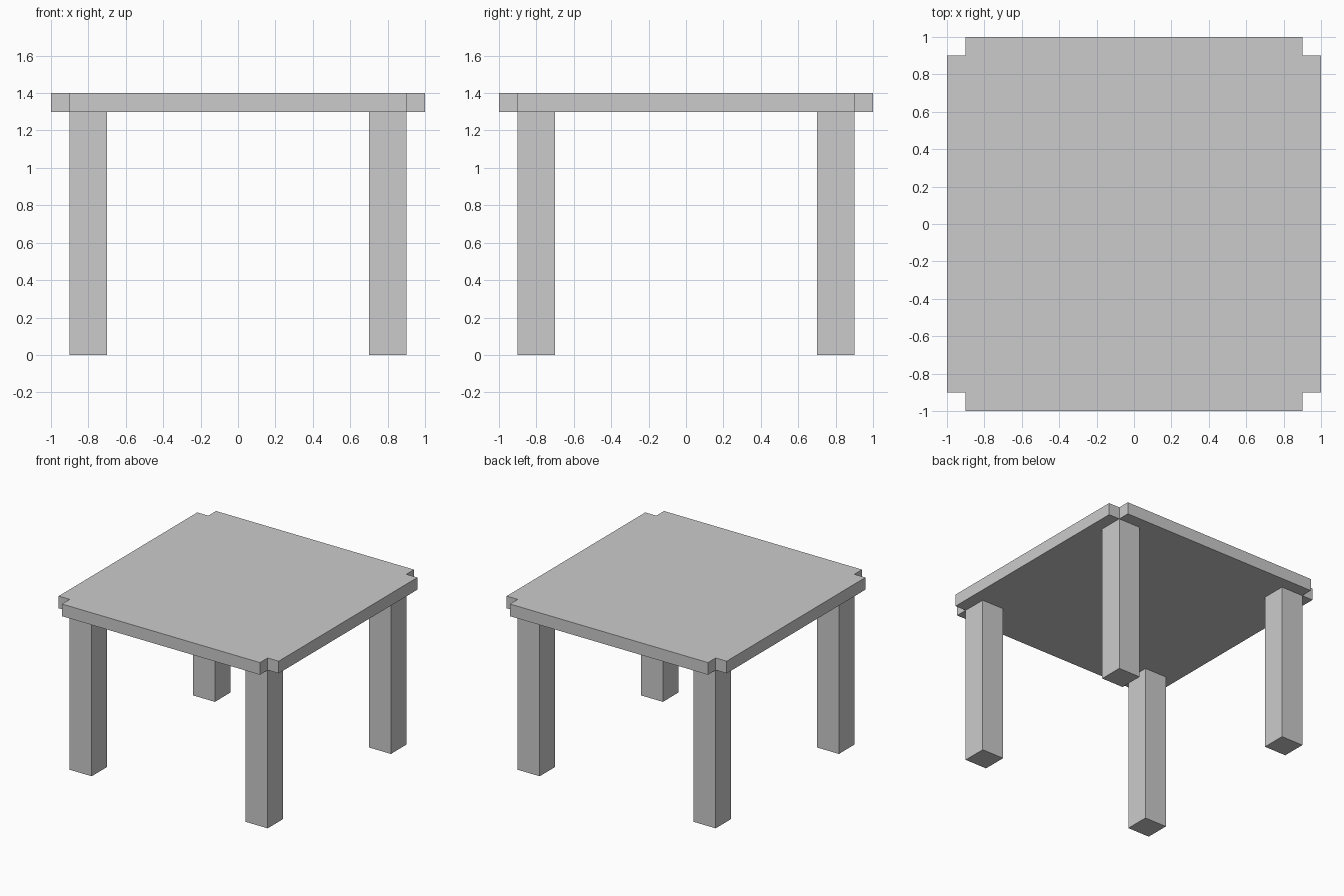
import bpy, bmesh

if "Cube" in bpy.data.objects:
    bpy.data.objects.remove(bpy.data.objects["Cube"])

LEG_HEIGHT, TOP_HEIGHT = 1.3, 1.4


def add_prism(name, outline, z0, z1):
    """Extrude a counter-clockwise xy outline from z0 to z1."""
    bm = bmesh.new()
    base = bm.faces.new([bm.verts.new((x, y, z0)) for x, y in outline])
    ext = bmesh.ops.extrude_face_region(bm, geom=[base], use_keep_orig=True)
    verts = [v for v in ext["geom"] if isinstance(v, bmesh.types.BMVert)]
    bmesh.ops.translate(bm, verts=verts, vec=(0, 0, z1 - z0))
    bmesh.ops.recalc_face_normals(bm, faces=bm.faces)
    mesh = bpy.data.meshes.new(name)
    bm.to_mesh(mesh)
    bm.free()
    obj = bpy.data.objects.new(name, mesh)
    bpy.context.collection.objects.link(obj)
    return obj


# Tabletop: square slab with a notch in each corner
corner = [(1.0, 0.9), (0.9, 0.9), (0.9, 1.0)]
outline = []
for _ in range(4):
    outline += corner
    corner = [(-y, x) for x, y in corner]
add_prism("tabletop", outline, LEG_HEIGHT, TOP_HEIGHT)

# Four square legs, flush with the notches
for side, sx in (("left", -1), ("right", 1)):
    for end, sy in (("front", -1), ("back", 1)):
        cx, cy, h = 0.8 * sx, 0.8 * sy, 0.1
        square = [(cx - h, cy - h), (cx + h, cy - h), (cx + h, cy + h), (cx - h, cy + h)]
        add_prism(f"{end}_{side}_leg", square, 0, LEG_HEIGHT)
